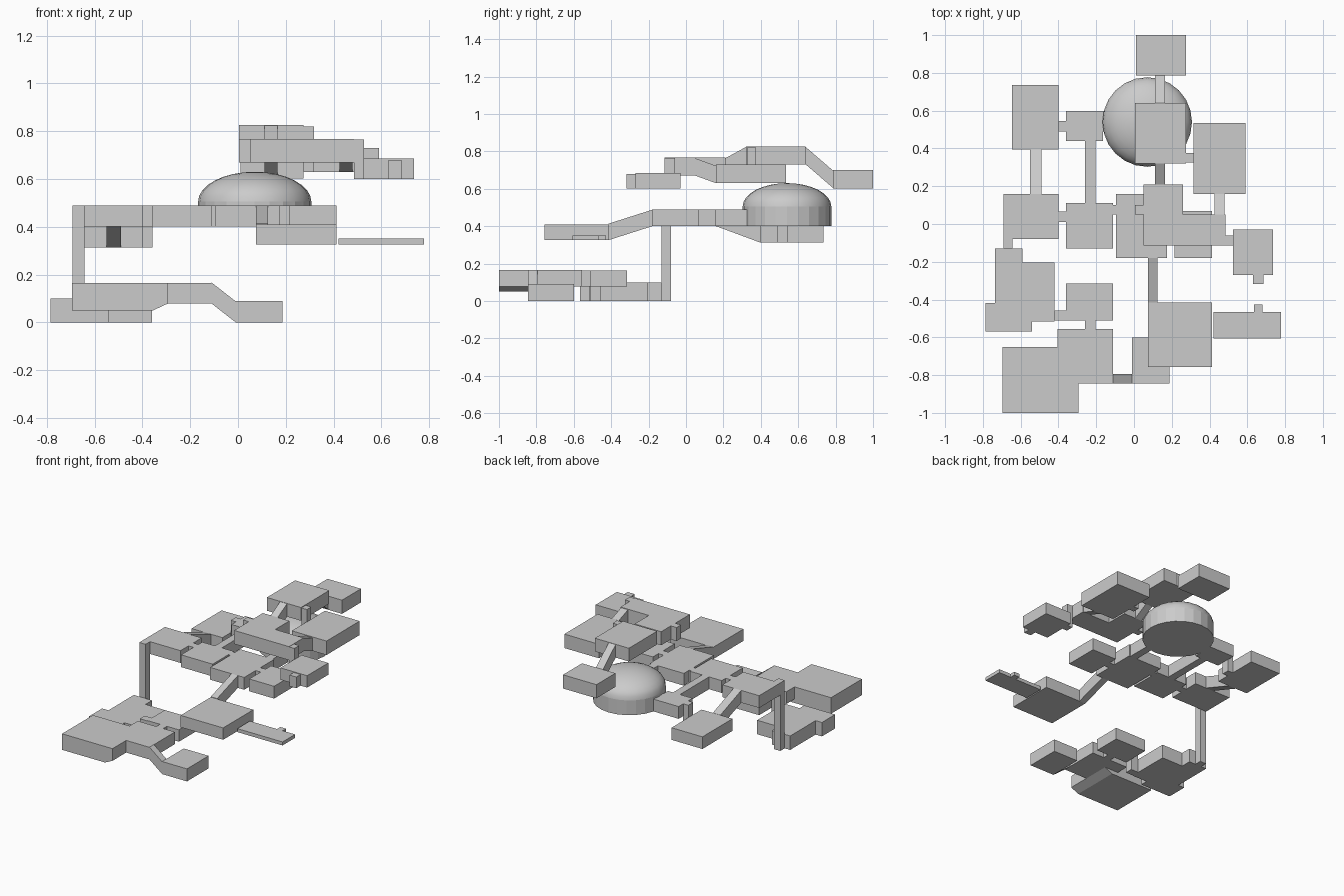
import bpy, bmesh, math

if "Cube" in bpy.data.objects:
    bpy.data.objects.remove(bpy.data.objects["Cube"])


def make_object(name, verts, faces):
    me = bpy.data.meshes.new(name)
    bm = bmesh.new()
    vs = [bm.verts.new(v) for v in verts]
    for f in faces:
        bm.faces.new([vs[i] for i in f])
    bmesh.ops.recalc_face_normals(bm, faces=bm.faces[:])
    bm.to_mesh(me)
    bm.free()
    ob = bpy.data.objects.new(name, me)
    bpy.context.collection.objects.link(ob)
    return ob


def prism(name, outline, lo, hi, axis="z"):
    """Extrude a 2D outline: xy along z, xz along y, or yz along x."""
    put = {"z": lambda a, b, c: (a, b, c),
           "y": lambda a, b, c: (a, c, b),
           "x": lambda a, b, c: (c, a, b)}[axis]
    n = len(outline)
    verts = [put(a, b, c) for c in (lo, hi) for a, b in outline]
    faces = [list(range(n)), list(range(n, 2 * n))]
    faces += [[i, (i + 1) % n, n + (i + 1) % n, n + i] for i in range(n)]
    return make_object(name, verts, faces)


def box(name, x0, x1, y0, y1, z0, z1):
    return prism(name, [(x0, y0), (x1, y0), (x1, y1), (x0, y1)], z0, z1)


def ramp(name, a0, za, a1, zb, lo, hi, axis, h=0.093):
    """Sloped corridor of height h from floor za to floor zb."""
    return prism(name, [(a0, za), (a1, zb), (a1, zb + h), (a0, za + h)], lo, hi, axis)


# Upper level
box("upper_back_room", 0.01, 0.275, 0.785, 1.0, 0.602, 0.70)
box("upper_high_room", 0.005, 0.275, 0.32, 0.64, 0.73, 0.825)
ramp("upper_back_ramp", 0.64, 0.73, 0.785, 0.605, 0.11, 0.165, "x")
prism("upper_corner_room", [(0.05, -0.115), (0.485, -0.115), (0.485, 0.05),
                            (0.26, 0.05), (0.26, 0.21), (0.05, 0.21)], 0.67, 0.767)
ramp("upper_middle_ramp", 0.21, 0.67, 0.32, 0.73, 0.11, 0.165, "x")
box("upper_corner_doorway", 0.005, 0.05, 0.05, 0.10, 0.67, 0.767)
box("upper_right_room", 0.315, 0.59, 0.16, 0.535, 0.63, 0.73)
box("upper_right_shaft", 0.275, 0.318, 0.325, 0.375, 0.63, 0.82)
ramp("upper_right_ramp", 0.05, 0.67, 0.16, 0.63, 0.425, 0.48, "x")
box("upper_front_room", 0.525, 0.737, -0.27, -0.03, 0.60, 0.685)
box("upper_front_shaft", 0.485, 0.527, -0.115, -0.06, 0.60, 0.765)
box("upper_front_doorway", 0.63, 0.685, -0.318, -0.27, 0.60, 0.68)

# Middle level
Z0, Z1 = 0.40, 0.488
middle = {
    "middle_left_room": (-0.692, -0.4, -0.08, 0.16),
    "middle_left_link": (-0.4, -0.36, 0.01, 0.065),
    "middle_centre_room": (-0.36, -0.11, -0.13, 0.11),
    "middle_centre_link": (-0.11, -0.095, 0.05, 0.10),
    "middle_main_room": (-0.095, 0.175, -0.18, 0.16),
    "middle_right_link": (0.175, 0.215, -0.05, 0.005),
    "middle_right_room": (0.215, 0.412, -0.18, 0.068),
    "middle_long_hall": (-0.26, -0.205, 0.11, 0.44),
    "middle_back_room": (-0.36, -0.165, 0.44, 0.597),
    "middle_dome_link": (-0.165, -0.15, 0.49, 0.597),
    "middle_dome_hall": (0.11, 0.165, 0.16, 0.325),
}
for name, (x0, x1, y0, y1) in middle.items():
    box(name, x0, x1, y0, y1, Z0, Z1)
box("middle_low_room", -0.645, -0.4, 0.395, 0.735, 0.313, 0.40)
box("middle_low_shaft", -0.4, -0.358, 0.49, 0.545, 0.313, 0.488)
ramp("middle_low_ramp", 0.16, 0.40, 0.395, 0.313, -0.55, -0.49, "x", 0.088)

# Domed hall
SEG, R = 24, 0.237
profile = [(R, 0.40)] + [(R * math.cos(t), 0.505 + 0.125 * math.sin(t))
                         for t in [i * math.pi / 16 for i in range(8)]]
verts = [(0.07 + r * math.sin(2 * math.pi * s / SEG),
          0.54 + r * math.cos(2 * math.pi * s / SEG), z)
         for r, z in profile for s in range(SEG)]
verts.append((0.07, 0.54, 0.63))
top = (len(profile) - 1) * SEG
faces = [list(range(SEG))]
for k in range(len(profile) - 1):
    for s in range(SEG):
        t = (s + 1) % SEG
        faces.append([k * SEG + s, k * SEG + t, (k + 1) * SEG + t, (k + 1) * SEG + s])
faces += [[top + s, top + (s + 1) % SEG, len(verts) - 1] for s in range(SEG)]
dome = make_object("domed_hall", verts, faces)
for p in dome.data.polygons:
    p.use_smooth = p.center.z > 0.5

# Sunken front room with its flat terrace
ramp("front_ramp", -0.415, 0.325, -0.18, 0.40, 0.075, 0.125, "x", 0.088)
box("front_room", 0.075, 0.412, -0.757, -0.415, 0.325, 0.41)
box("terrace", 0.42, 0.778, -0.607, -0.465, 0.325, 0.35)
box("terrace_step", 0.635, 0.68, -0.465, -0.427, 0.325, 0.35)

# Tall shaft down to the lower level
box("tall_shaft", -0.692, -0.642, -0.13, -0.08, 0.0, 0.488)

# Lower level
prism("lower_left_room", [(-0.735, -0.13), (-0.59, -0.13), (-0.59, -0.205), (-0.42, -0.205),
                          (-0.42, -0.515), (-0.54, -0.515), (-0.54, -0.568), (-0.785, -0.568),
                          (-0.785, -0.418), (-0.735, -0.418)], 0.0, 0.10)
box("lower_left_shaft", -0.42, -0.36, -0.512, -0.457, 0.0, 0.16)
box("lower_centre_room", -0.36, -0.11, -0.512, -0.315, 0.078, 0.163)
box("lower_centre_link", -0.26, -0.205, -0.557, -0.512, 0.078, 0.163)
prism("lower_main_room", [(-0.405, -0.557), (-0.11, -0.557), (-0.11, -0.845), (-0.295, -0.845),
                          (-0.295, -0.65), (-0.405, -0.65)], 0.078, 0.165)
prism("lower_front_hall", [(-0.695, 0.05), (-0.355, 0.05), (-0.295, 0.078),
                           (-0.295, 0.165), (-0.695, 0.165)], -1.0, -0.65, "y")
ramp("lower_right_ramp", -0.11, 0.078, -0.01, 0.0, -0.845, -0.795, "y", 0.088)
box("lower_right_room", -0.01, 0.187, -0.845, -0.6, 0.0, 0.09)
